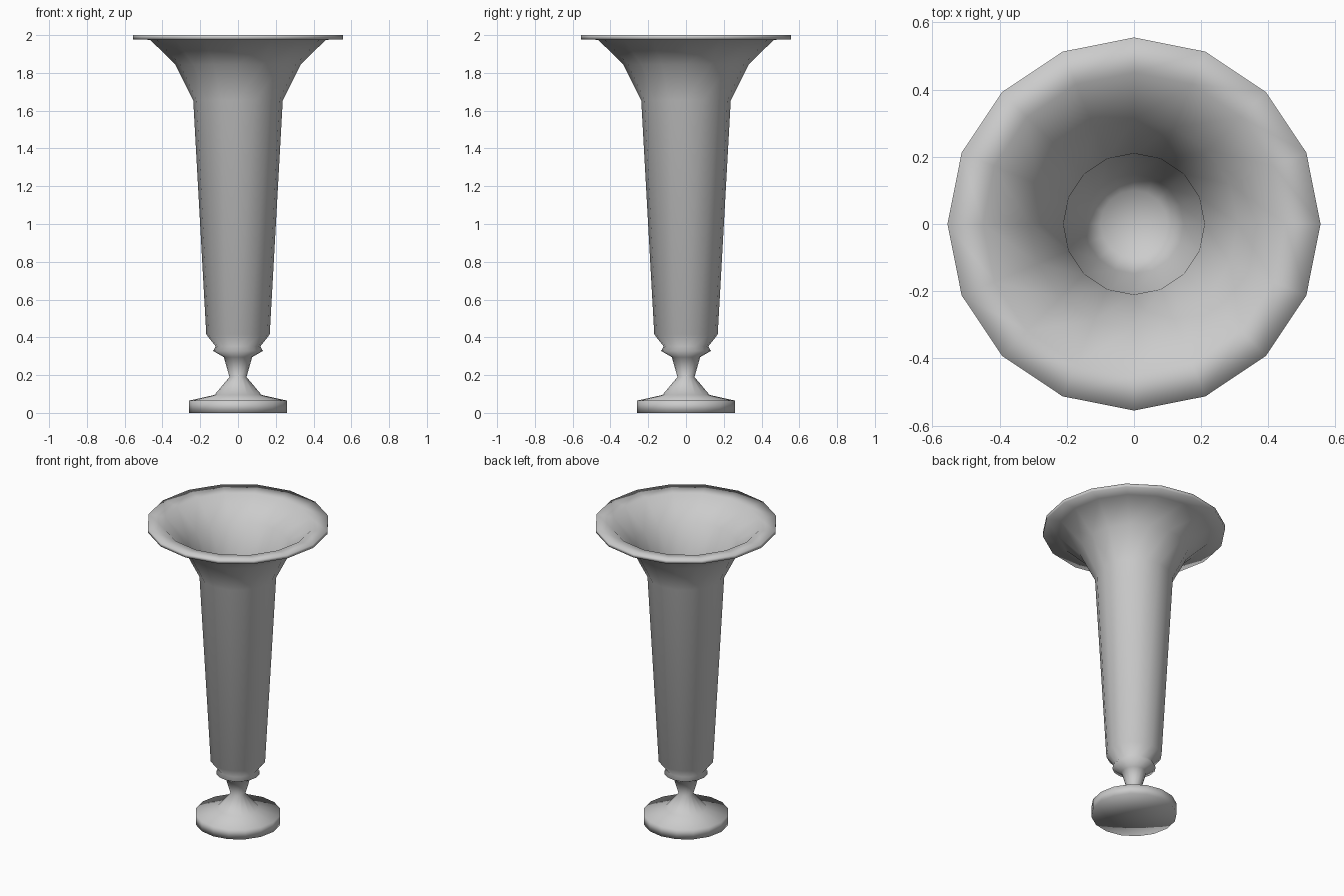
import bpy, bmesh, math

if "Cube" in bpy.data.objects:
    bpy.data.objects.remove(bpy.data.objects["Cube"])

SIDES = 16


def lathe(name, profile):
    """Revolve (radius, z) points around z; radius 0 makes a pole."""
    bm = bmesh.new()
    rings = []
    for r, z in profile:
        if r == 0:
            rings.append([bm.verts.new((0, 0, z))] * SIDES)
        else:
            rings.append([bm.verts.new((r * math.cos(2 * math.pi * i / SIDES),
                                        r * math.sin(2 * math.pi * i / SIDES), z))
                          for i in range(SIDES)])
    for a, b in zip(rings, rings[1:]):
        for i in range(SIDES):
            j = (i + 1) % SIDES
            bm.faces.new(dict.fromkeys((a[i], a[j], b[j], b[i])))
    bmesh.ops.recalc_face_normals(bm, faces=bm.faces)
    for f in bm.faces:
        f.smooth = True
    mesh = bpy.data.meshes.new(name)
    bm.to_mesh(mesh)
    bm.free()
    obj = bpy.data.objects.new(name, mesh)
    bpy.context.collection.objects.link(obj)
    return obj


# Foot, stem and collar
foot = [(0, 0), (0.26, 0), (0.26, 0.065), (0.125, 0.095), (0.045, 0.19),
        (0.075, 0.295), (0.132, 0.328), (0.118, 0.352)]
# Outer wall flaring to the rim
outer = [(0.168, 0.415), (0.237, 1.655), (0.332, 1.845), (0.465, 1.975),
         (0.555, 1.978), (0.555, 2.0)]
# Inner wall down to the floor of the bowl
inner = [(0.45, 1.99), (0.31, 1.86), (0.21, 1.665), (0.148, 0.42),
         (0.10, 0.36), (0, 0.35)]

lathe("vase", foot + outer + inner)
